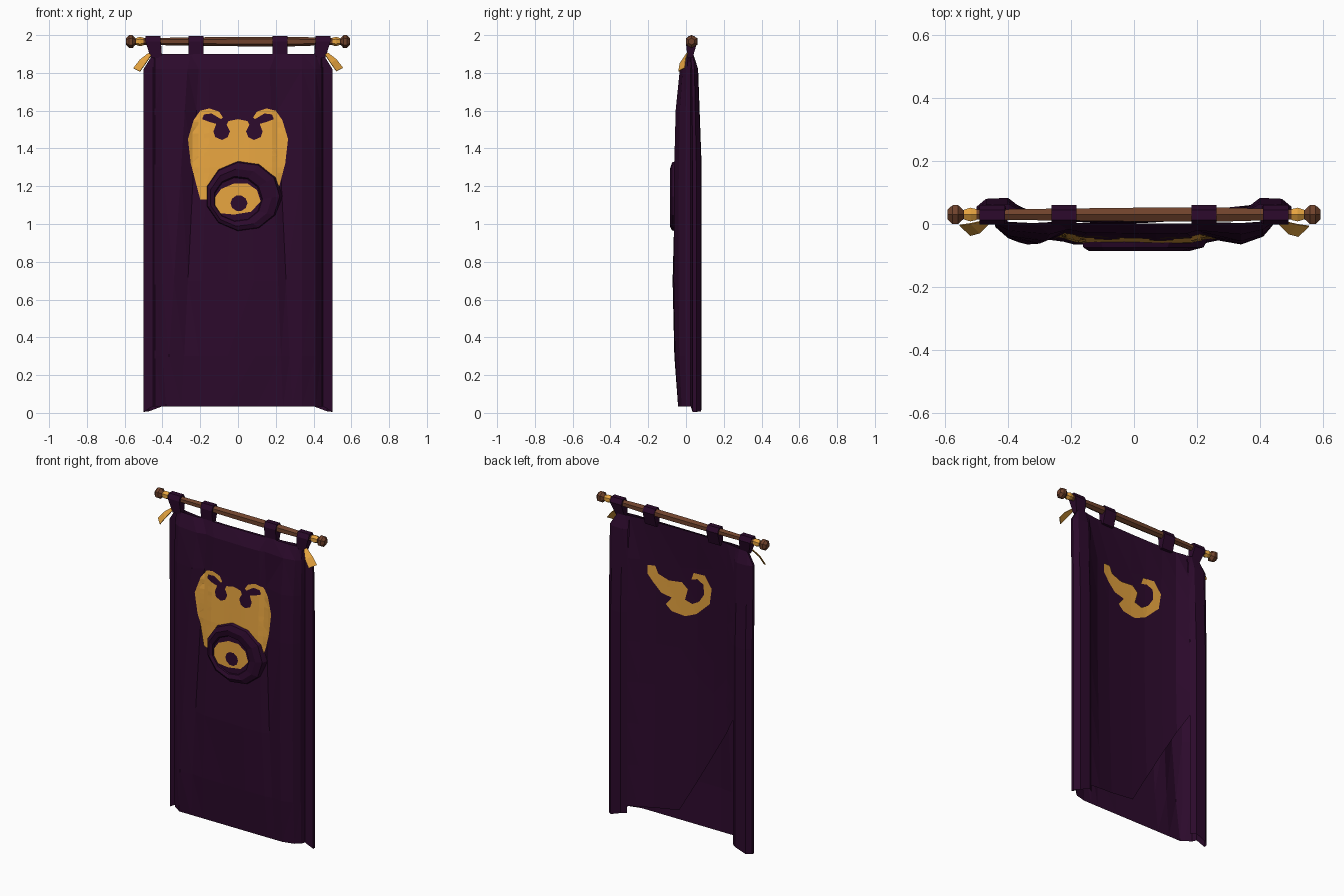
import bpy, bmesh, math
from mathutils import Vector
from mathutils.bvhtree import BVHTree

cube = bpy.data.objects.get("Cube")
if cube:
    bpy.data.objects.remove(cube, do_unlink=True)


def material(name, rgb):
    mat = bpy.data.materials.new(name)
    mat.use_nodes = True
    mat.diffuse_color = (*rgb, 1)
    mat.node_tree.nodes["Principled BSDF"].inputs["Base Color"].default_value = (*rgb, 1)
    return mat


PURPLE = material("deep purple cloth", (0.025, 0.003, 0.025))
GOLD = material("gold", (0.79, 0.37, 0.05))
BROWN = material("brown wood", (0.16, 0.055, 0.025))


def finish(bm, name, mat):
    mesh = bpy.data.meshes.new(name)
    bm.to_mesh(mesh)
    bm.free()
    mesh.materials.append(mat)
    obj = bpy.data.objects.new(name, mesh)
    bpy.context.collection.objects.link(obj)
    return obj


def lerp(table, t):
    """Piecewise linear lookup in a list of (key, value) pairs."""
    for (a, u), (b, v) in zip(table, table[1:]):
        if t <= b:
            return u + (v - u) * (t - a) / (b - a)
    return table[-1][1]


def clamp(t):
    return max(0.0, min(1.0, t))


def bridge(bm, rings, closed):
    for low, high in zip(rings, rings[1:]):
        n = len(low)
        for i in range(n if closed else n - 1):
            j = (i + 1) % n
            bm.faces.new((low[i], low[j], high[j], high[i]))


def lathe_x(name, mat, stations, sides, y, z, cx=0.0):
    """Solid of revolution about a line along x, from (x, radius) pairs."""
    bm = bmesh.new()
    rings = []
    for x, r in stations:
        angles = [math.tau * (i + 0.5) / sides for i in range(sides)]
        rings.append([bm.verts.new((cx + x, y + r * math.cos(a), z + r * math.sin(a)))
                      for a in angles])
    bridge(bm, rings, True)
    bm.faces.new(rings[0])
    bm.faces.new(rings[-1])
    bmesh.ops.recalc_face_normals(bm, faces=bm.faces)
    return finish(bm, name, mat)


def sheet(name, rows):
    """Cloth sheet from rows of points; returns a lookup tree for draping plates."""
    bm = bmesh.new()
    bridge(bm, [[bm.verts.new(p) for p in row] for row in rows], False)
    bmesh.ops.triangulate(bm, faces=bm.faces[:])
    tree = BVHTree.FromBMesh(bm)
    finish(bm, name, PURPLE)
    return tree


# Cloth: pleated front with folded side flaps
flap = [(0.37, 0.06), (0.40, 0.083), (0.47, 0.08), (0.5, 0.055), (0.5, 0.035), (0.45, 0.025)]
front = [(-0.44, -0.01), (-0.40, -0.045), (-0.32, -0.065), (-0.25, -0.045), (-0.18, -0.065),
         (-0.05, -0.066), (0.08, -0.071), (0.2, -0.068), (0.24, -0.05), (0.34, -0.065),
         (0.41, -0.04), (0.44, -0.005)]
section = [(-x, y) for x, y in flap] + front + flap[::-1]
front_depth = [(0.035, 0.72), (0.3, 0.92), (0.7, 1), (1.3, 0.97), (1.6, 0.88), (1.82, 0.62), (1.9, 0.2)]
back_depth = [(0.035, 1), (1.3, 1), (1.82, 0.7), (1.9, 0.3)]
hollow = [(0.035, 1), (0.9, 1), (1.3, 0.85), (1.6, 0.72), (1.9, 1)]
MID = 0.02

rows = []
for z, _ in front_depth:
    row = []
    for x, y in section:
        depth = lerp(front_depth if y < MID else back_depth, z)
        px, pz = x, z
        if abs(x) < 0.33:
            px -= 0.06 * (z - 1) * x / 0.3      # pleats drift outward and in again
            y += (-0.066 - y) * clamp((0.5 - z) / 0.46)     # and flatten at the hem
        if abs(x) < 0.28:
            depth *= lerp(hollow, z)            # middle hangs back below the rod
        if z > 1.85:
            px = max(-0.45, min(0.45, x))       # shoulders pulled in at the top
        if z < 0.1 and y > 0.03:
            pz -= 0.03 * clamp((abs(x) - 0.4) / 0.08)   # side folds hang lower
        row.append((px, MID + (y - MID) * depth, pz))
    rows.append(row)
front_tree = sheet("banner_cloth", rows)

# Lining behind, its hem cut away on a long diagonal at one side
lining = [(0.37, 0.06), (0.3, 0.03), (0.2, 0.014), (0.03, 0.003), (-0.08, 0), (-0.2, 0.008),
          (-0.3, 0.02), (-0.37, 0.06)]
hem = [(-0.37, 0.82), (0.03, 0.13), (0.37, 0.08)]
rows = []
for step in range(8):
    row = []
    for x, y in lining:
        low = lerp(hem, x)
        z = low + (1.9 - low) * step / 7
        billow = 0.025 * clamp(1 - z) if abs(x) < 0.35 else 0
        row.append((x, MID + (y - MID) * lerp(back_depth, z) + billow, z))
    rows.append(row)
back_tree = sheet("back_lining", rows)


def plate(name, outline, mat, side, lift):
    """Flat outline diced on a grid and draped on the front (-1) or back (1) cloth."""
    tree = front_tree if side < 0 else back_tree
    bm = bmesh.new()
    bm.faces.new([bm.verts.new((x, 0, z)) for x, z in outline])
    bm.normal_update()
    bmesh.ops.triangulate(bm, faces=bm.faces[:])
    for axis, start in ((Vector((1, 0, 0)), -0.3), (Vector((0, 0, 1)), 1.0)):
        for i in range(22):
            bmesh.ops.bisect_plane(bm, geom=bm.verts[:] + bm.edges[:] + bm.faces[:],
                                   plane_co=axis * (start + 0.03 * i), plane_no=axis)
    for v in bm.verts:
        hit = tree.ray_cast(Vector((v.co.x, side, v.co.z)), Vector((0, -side, 0)))[0]
        v.co.y = hit.y + side * lift
    bm.normal_update()
    for f in bm.faces:
        if f.normal.y * side < 0:
            f.normal_flip()
    return finish(bm, name, mat)


def oval(cx, cz, rx, rz, n=14):
    return [(cx + rx * math.cos(math.tau * i / n), cz + rz * math.sin(math.tau * i / n))
            for i in range(n)]


# Front emblem: crest with two curling horns
crest = [(0.05, 1.545), (0.06, 1.525), (0.043, 1.49), (0.055, 1.46), (0.085, 1.445),
         (0.12, 1.46), (0.13, 1.49), (0.115, 1.53), (0.15, 1.54), (0.19, 1.555),
         (0.18, 1.58), (0.14, 1.585), (0.09, 1.555), (0.08, 1.565), (0.1, 1.595), (0.15, 1.612),
         (0.2, 1.6), (0.235, 1.55), (0.265, 1.45), (0.25, 1.32), (0.2, 1.13)]
plate("front_crest", [(0, 1.555)] + crest + [(-x, z) for x, z in crest[::-1]], GOLD, -1, 0.006)

# Eye below the crest: purple backing, gold iris, purple pupil
plate("eye_backing", oval(0.03, 1.14, 0.17, 0.17), PURPLE, -1, 0.0085)
iris = [(-0.13, 1.06), (-0.02, 1.05), (0.07, 1.065), (0.12, 1.12), (0.1, 1.18),
        (0.05, 1.215), (-0.02, 1.215), (-0.09, 1.185), (-0.13, 1.13)]
plate("eye_iris", iris, GOLD, -1, 0.011)
plate("eye_pupil", oval(0.005, 1.11, 0.045, 0.042, 10), PURPLE, -1, 0.0125)

# Padded ring around the eye
bm = bmesh.new()
rings = []
for i in range(11):
    a = math.tau * i / 11
    ring = []
    for r, y in ((0.205, -0.045), (0.195, -0.074), (0.165, -0.085), (0.13, -0.076), (0.115, -0.045)):
        slip = 0.4 * (0.205 - r)
        ring.append(bm.verts.new((0.03 - slip + r * math.cos(a), y,
                                  1.148 - slip / 2 + 0.93 * r * math.sin(a))))
    rings.append(ring)
bridge(bm, rings + rings[:1], True)
bmesh.ops.recalc_face_normals(bm, faces=bm.faces)
finish(bm, "eye_ring", PURPLE)

# Back emblem: horn tip flowing into a hooked crescent
hook = [(0.25, 1.62), (0.2, 1.625), (0.18, 1.58), (0.11, 1.555), (0.02, 1.565), (-0.02, 1.53),
        (0, 1.46), (-0.05, 1.445), (-0.1, 1.475), (-0.135, 1.53), (-0.13, 1.59), (-0.09, 1.61),
        (-0.045, 1.6), (-0.06, 1.645), (-0.14, 1.65), (-0.19, 1.58), (-0.175, 1.48),
        (-0.08, 1.39), (0, 1.355), (0.09, 1.365), (0.13, 1.4), (0.09, 1.45), (0.16, 1.465),
        (0.21, 1.515), (0.25, 1.565)]
plate("back_emblem", hook, GOLD, 1, 0.006)

# Wooden rod with knobs and gold collars
ROD_Y, ROD_Z = 0.03, 1.966
lathe_x("rod", BROWN, [(-0.55, 0.017), (-0.3, 0.021), (0, 0.025), (0.3, 0.025), (0.55, 0.017)],
        6, ROD_Y, ROD_Z)
for side, word in ((-1, "right"), (1, "left")):
    knob = [(-0.028, 0.014), (-0.008, 0.035), (0.01, 0.034), (0.025, 0.018)]
    lathe_x(word + "_knob", BROWN, [(side * x, r) for x, r in knob], 6, ROD_Y, ROD_Z, side * 0.567)
    collar = [(-0.02, 0.02), (0, 0.025), (0.02, 0.018)]
    lathe_x(word + "_collar", GOLD, [(side * x, r) for x, r in collar], 6, ROD_Y, ROD_Z, side * 0.52)

    # Gold ribbon end widening away from the corner
    bm = bmesh.new()
    rows = [[bm.verts.new((side * x, y, z)) for x, y, z in row] for row in (
        ((0.46, 0.0, 1.895), (0.475, 0.01, 1.905)),
        ((0.49, -0.03, 1.85), (0.52, 0.0, 1.87)),
        ((0.52, -0.038, 1.808), (0.555, -0.005, 1.825)))]
    bridge(bm, rows, False)
    ribbon = finish(bm, word + "_ribbon", GOLD)
    ribbon.modifiers.new("thickness", "SOLIDIFY").thickness = 0.004

# Cloth loops over the rod
loop = [(0.008, 1.88), (-0.001, 1.965), (0.012, 1.994), (0.045, 1.994), (0.06, 1.965), (0.035, 1.88)]
for i, x in enumerate((-0.45, -0.222, 0.222, 0.45)):
    bm = bmesh.new()
    outer = abs(x) > 0.3
    rings = []
    for half in (-0.04, 0.04):
        ring = []
        for y, z in loop:
            shift = -math.copysign(0.018, x) if outer and z < 1.9 else 0
            ring.append(bm.verts.new((x + shift + half * (0.75 if shift else 1), y, z)))
        rings.append(ring)
    bridge(bm, rings, True)
    for ring in rings:
        bm.faces.new(ring)
    bmesh.ops.recalc_face_normals(bm, faces=bm.faces)
    finish(bm, "hanging_loop_" + str(i + 1), PURPLE)
